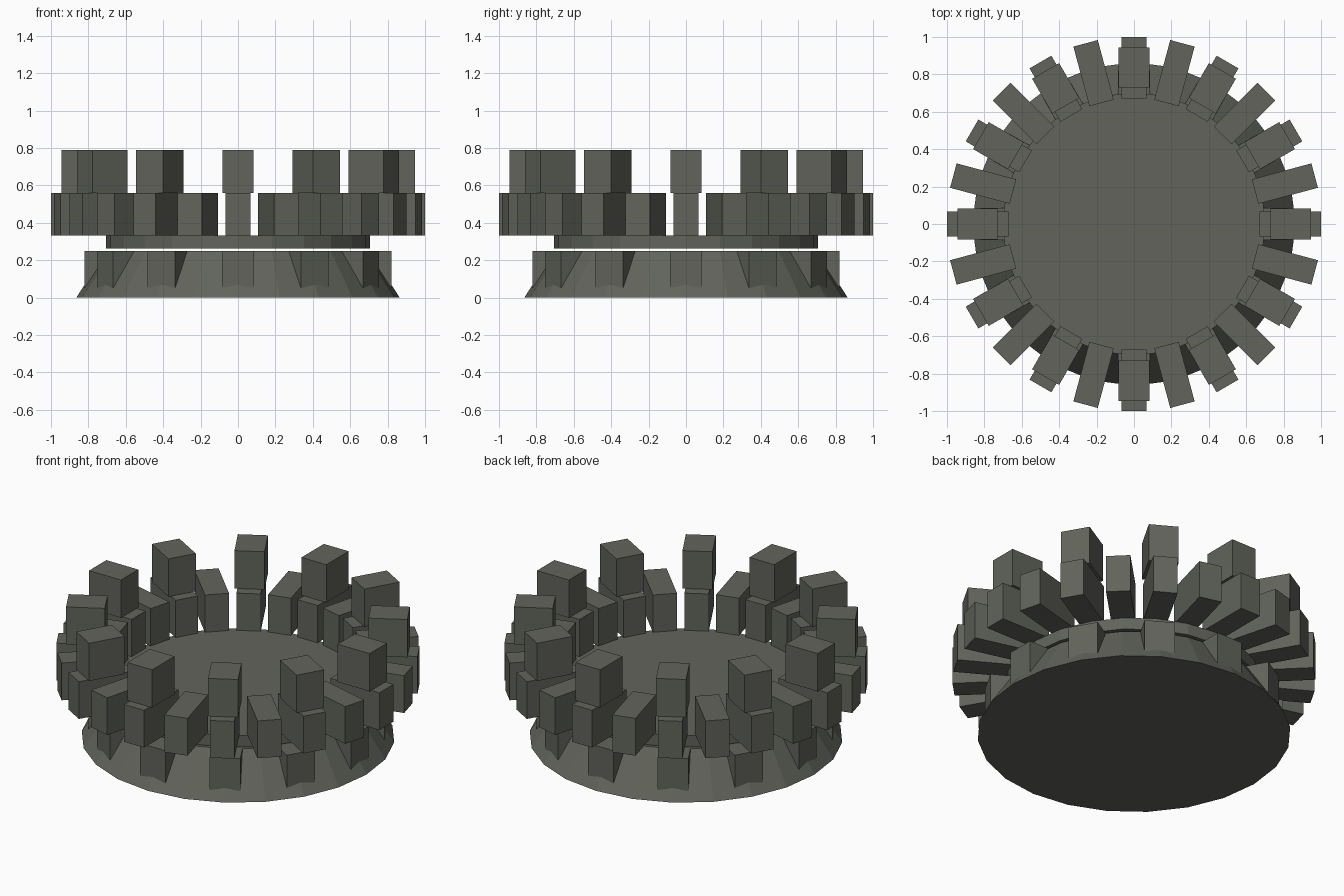
import bpy, bmesh, math
from mathutils import Matrix, Vector

if "Cube" in bpy.data.objects:
    bpy.data.objects.remove(bpy.data.objects["Cube"])

SIDES = 24

stone = bpy.data.materials.new("dark olive grey")
stone.diffuse_color = (0.12, 0.127, 0.105, 1)
stone.use_nodes = True
stone.node_tree.nodes["Principled BSDF"].inputs["Base Color"].default_value = stone.diffuse_color


def finish(name, bm):
    me = bpy.data.meshes.new(name)
    bm.to_mesh(me)
    bm.free()
    me.materials.append(stone)
    ob = bpy.data.objects.new(name, me)
    bpy.context.collection.objects.link(ob)
    return ob


def drum(name, r_bottom, r_top, z0, z1):
    """Faceted cylinder or cone with a corner on each axis."""
    bm = bmesh.new()
    rings = []
    for r, z in ((r_bottom, z0), (r_top, z1)):
        rings.append([bm.verts.new((r * math.cos(math.tau * i / SIDES),
                                    r * math.sin(math.tau * i / SIDES), z))
                      for i in range(SIDES)])
    low, high = rings
    for i in range(SIDES):
        j = (i + 1) % SIDES
        bm.faces.new((low[i], low[j], high[j], high[i]))
    bm.faces.new(low[::-1])
    bm.faces.new(high)
    return finish(name, bm)


def block_ring(name, count, r_in, r_out, width, z0, z1):
    """Ring of radial blocks."""
    bm = bmesh.new()
    size = Matrix.Diagonal((r_out - r_in, width, z1 - z0, 1))
    place = Matrix.Translation(Vector(((r_in + r_out) / 2, 0, (z0 + z1) / 2)))
    for i in range(count):
        turn = Matrix.Rotation(math.tau * i / count, 4, 'Z')
        bmesh.ops.create_cube(bm, size=1, matrix=turn @ place @ size)
    return finish(name, bm)


# sloped base and the thin floor above it
drum("sloped_base", 0.865, 0.70, 0.0, 0.25)
drum("floor_disc", 0.705, 0.705, 0.262, 0.333)

# supports set into the base, overhanging beams, and battlements on top
block_ring("base_supports", 12, 0.60, 0.82, 0.17, 0.02, 0.25)
block_ring("overhang_beams", 24, 0.67, 1.0, 0.135, 0.333, 0.56)
block_ring("battlements", 12, 0.73, 0.945, 0.167, 0.56, 0.79)
